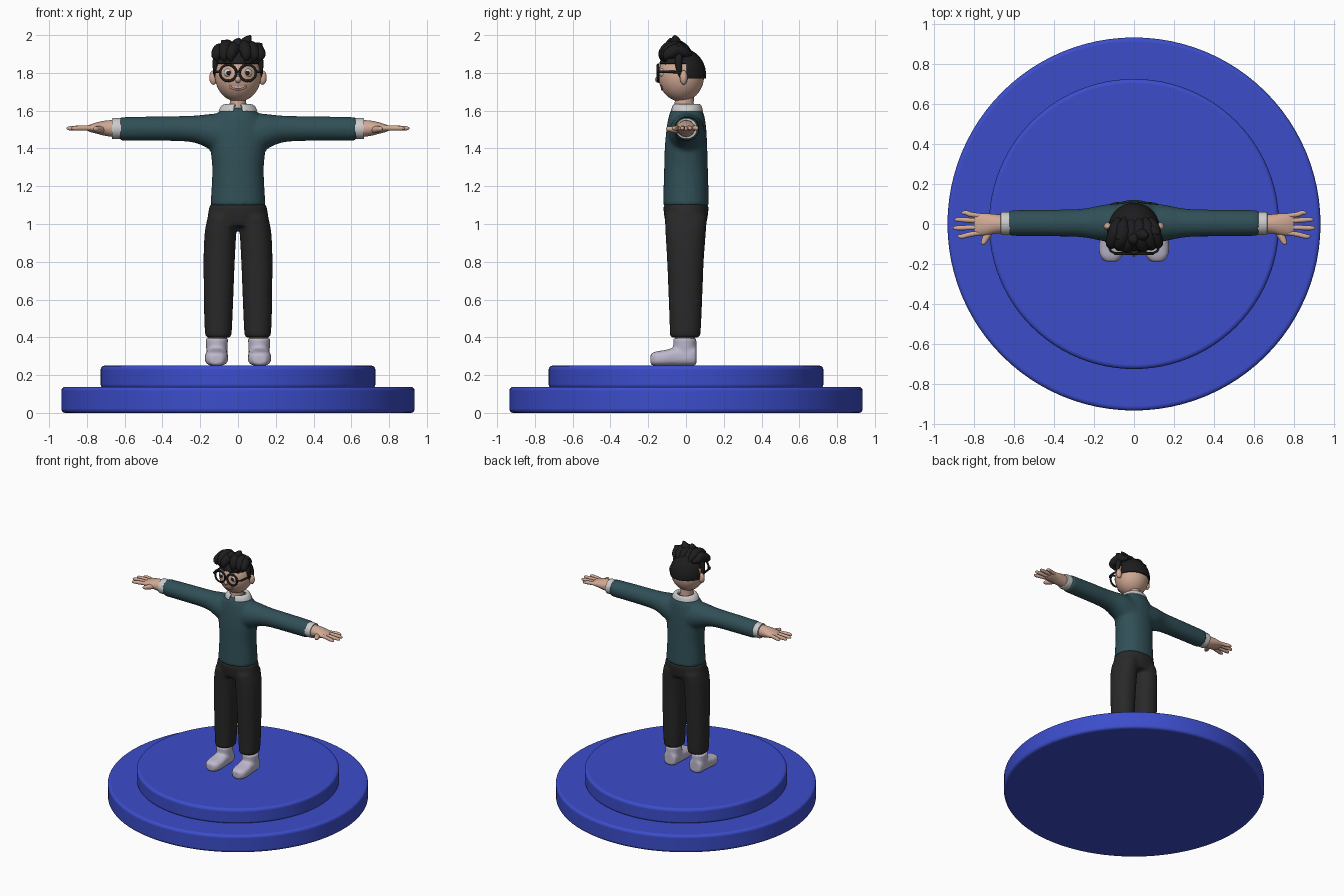
import bpy, bmesh, math
from mathutils import Vector, Matrix

if "Cube" in bpy.data.objects:
    bpy.data.objects.remove(bpy.data.objects["Cube"])

COLS = dict(blue=(.045, .075, .6), shirt=(.03, .08, .095), dark=(.022, .022, .022),
            hair=(.012, .012, .013), skin=(.64, .4, .3), shoe=(.52, .49, .62),
            white=(.8, .8, .8), lip=(.5, .2, .18), frame=(.015, .012, .012))
MATS = {}
for key, rgb in COLS.items():
    MATS[key] = bpy.data.materials.new(key)
    MATS[key].diffuse_color = (*rgb, 1)


def finish(name, bm, col, mirror=False, blend=0, angle=45):
    """Turn a bmesh into an object; blend = voxel size for fusing shells."""
    bmesh.ops.recalc_face_normals(bm, faces=bm.faces)
    me = bpy.data.meshes.new(name)
    bm.to_mesh(me)
    bm.free()
    ob = bpy.data.objects.new(name, me)
    bpy.context.collection.objects.link(ob)
    me.materials.append(MATS[col])
    bpy.ops.object.select_all(action='DESELECT')
    ob.select_set(True)
    bpy.context.view_layer.objects.active = ob
    bpy.ops.object.shade_smooth_by_angle(angle=math.radians(angle))
    if blend:
        m = ob.modifiers.new("fuse", 'REMESH')
        m.mode, m.voxel_size, m.use_smooth_shade = 'VOXEL', blend, True
        s = ob.modifiers.new("soften", 'SMOOTH')
        s.factor, s.iterations = .5, 6
    if mirror:
        ob.modifiers.new("mirror", 'MIRROR')
    return ob


def spline(pts, n=4):
    """Catmull-Rom resampling of (x, y, z, r1, r2) stations."""
    out = []
    for i in range(len(pts) - 1):
        a, b, c, d = pts[max(i - 1, 0)], pts[i], pts[i + 1], pts[min(i + 2, len(pts) - 1)]
        for k in range(n):
            t = k / n
            out.append([.5 * (2 * q + (r - p) * t + (2 * p - 5 * q + 4 * r - s) * t * t
                              + (3 * q - p - 3 * r + s) * t ** 3) for p, q, r, s in zip(a, b, c, d)])
    return out + [list(pts[-1])]


def loft(bm, pts, axis=None, ref=(1, 0, 0), p=2, seg=24, caps=True):
    """Skin superellipse rings; axis fixes the ring plane, else it follows the path."""
    st = spline(pts)
    P = [Vector(s[:3]) for s in st]
    rings = []
    for i, s in enumerate(st):
        if axis:
            u, v = {'Z': ((1, 0, 0), (0, 1, 0)), 'X': ((0, 1, 0), (0, 0, 1)),
                    'Y': ((1, 0, 0), (0, 0, 1))}[axis]
            u, v = Vector(u), Vector(v)
        else:
            t = (P[min(i + 1, len(P) - 1)] - P[max(i - 1, 0)]).normalized()
            u = Vector(ref).cross(t).normalized()
            v = t.cross(u)
        ring = []
        for k in range(seg):
            a = 2 * math.pi * (k + .5) / seg
            c, d = math.cos(a), math.sin(a)
            c = math.copysign(abs(c) ** (2 / p), c)
            d = math.copysign(abs(d) ** (2 / p), d)
            ring.append(bm.verts.new(P[i] + u * c * max(s[3], .001) + v * d * max(s[4], .001)))
        rings.append(ring)
    for r, q in zip(rings, rings[1:]):
        for k in range(seg):
            bm.faces.new((r[k], r[k - 1], q[k - 1], q[k]))
    if caps:
        bm.faces.new(rings[0])
        bm.faces.new(rings[-1])


def ball(bm, c, r, seg=24):
    bmesh.ops.create_uvsphere(bm, u_segments=seg, v_segments=seg * 2 // 3, radius=1,
                              matrix=Matrix.Translation(c) @ Matrix.Diagonal((*r, 1)))


def hoop(bm, c, rx, rz, t):
    """Upright ring facing -y."""
    loft(bm, [(c[0] + rx * math.cos(a), c[1], c[2] + rz * math.sin(a), t, t)
              for a in [k * math.pi / 8 for k in range(17)]], ref=(0, 1, 0), seg=10, caps=False)


# Pedestal: two stacked discs
for name, r, z0, z1 in (("pedestal_base", .935, 0, .138), ("pedestal_top", .727, .13, .25)):
    bm = bmesh.new()
    bmesh.ops.create_cone(bm, cap_ends=True, segments=96, radius1=r, radius2=r, depth=z1 - z0,
                          matrix=Matrix.Translation((0, 0, (z0 + z1) / 2)))
    ob = finish(name, bm, 'blue')
    b = ob.modifiers.new("rim", 'BEVEL')
    b.width, b.segments = .02, 4

# Shoes: foot and ankle fused
bm = bmesh.new()
loft(bm, [(.112, .055, .30, .045, .048), (.112, .03, .30, .056, .05), (.112, -.05, .298, .058, .049),
          (.114, -.11, .291, .062, .042), (.115, -.16, .287, .055, .038),
          (.115, -.188, .284, .032, .028)], 'Y', p=2.8)
loft(bm, [(.112, -.006, .27, .055, .06), (.112, -.006, .33, .056, .061),
          (.112, -.006, .396, .06, .062)], 'Z')
finish("shoe", bm, 'shoe', True, .008)
bm = bmesh.new()
loft(bm, [(.108, -.006, .37, .05, .054), (.108, -.006, .43, .05, .054)], 'Z')
finish("ankle", bm, 'skin', True)

# Trousers
bm = bmesh.new()
loft(bm, [(0, 0, .99, .155, .105), (0, 0, 1.05, .16, .117), (0, 0, 1.106, .148, .121)], 'Z', p=2.2)
for s in (1, -1):
    loft(bm, [(s * .104, -.005, .398, .069, .081), (s * .104, -.003, .5, .075, .085),
              (s * .102, -.003, .65, .079, .091), (s * .1, -.003, .8, .083, .097),
              (s * .093, -.002, .95, .084, .107), (s * .082, 0, 1.04, .078, .112)], 'Z', p=2.2)
finish("trousers", bm, 'dark', blend=.011)

# Jumper: torso and sleeves fused
bm = bmesh.new()
loft(bm, [(0, 0, 1.094, .147, .122), (0, 0, 1.2, .14, .119), (0, 0, 1.3, .137, .116),
          (0, 0, 1.4, .146, .113), (0, .002, 1.5, .145, .106), (0, .003, 1.57, .12, .095),
          (0, .003, 1.615, .075, .078)], 'Z', p=2.2)
for s in (1, -1):
    loft(bm, [(s * .05, .005, 1.465, .1, .125), (s * .15, .005, 1.489, .092, .094),
              (s * .22, .005, 1.501, .078, .074), (s * .3, .005, 1.505, .069, .067),
              (s * .45, .005, 1.505, .067, .065), (s * .627, .005, 1.503, .065, .063)], 'X')
finish("jumper", bm, 'shirt', blend=.012)

# Cuffs and hands
bm = bmesh.new()
loft(bm, [(.6, .003, 1.505, .057, .055), (.66, .003, 1.505, .058, .056),
          (.668, .003, 1.505, .054, .052)], 'X')
finish("cuff", bm, 'white', True)
bm = bmesh.new()
loft(bm, [(.65, 0, 1.505, .046, .046), (.7, 0, 1.507, .05, .041), (.745, -.002, 1.508, .056, .031),
          (.785, -.002, 1.507, .054, .019), (.803, -.002, 1.507, .044, .01)], 'X')
for y0, y1, x1 in ((.04, .056, .865), (.014, .022, .9), (-.016, -.02, .908), (-.042, -.062, .885)):
    loft(bm, [(.76, y0, 1.508, .012, .012), (.82, (y0 + y1) / 2, 1.508, .014, .013),
              (x1 - .025, y1, 1.507, .012, .012), (x1 - .006, y1, 1.506, .008, .008),
              (x1, y1, 1.506, .002, .002)], ref=(0, 1, 0), seg=12)
loft(bm, [(.71, -.02, 1.5, .018, .018), (.735, -.055, 1.5, .02, .019), (.752, -.088, 1.503, .015, .014),
          (.757, -.1, 1.504, .01, .01), (.758, -.106, 1.504, .002, .002)], ref=(0, 0, 1), seg=12)
finish("hand", bm, 'skin', True)

# Neck and open flared collar
bm = bmesh.new()
loft(bm, [(0, -.012, 1.58, .052, .062), (0, -.01, 1.62, .045, .052), (0, -.008, 1.7, .043, .05)], 'Z')
finish("neck", bm, 'skin')
bm = bmesh.new()
loft(bm, [(0, .004, 1.612, .056, .062), (0, .004, 1.63, .064, .066), (0, .004, 1.622, .086, .075),
          (0, .004, 1.596, .1, .083)], 'Z', seg=40, caps=False)
bmesh.ops.delete(bm, geom=[f for f in bm.faces if (m := f.calc_center_median()).y < 0
                           and abs(m.x) < .012 + (1.635 - m.z) * .4], context='FACES')
ob = finish("collar", bm, 'white', angle=60)
m = ob.modifiers.new("thickness", 'SOLIDIFY')
m.thickness, m.offset = .008, 0

# Head, nose and ears
bm = bmesh.new()
ball(bm, (0, -.025, 1.785), (.122, .121, .137), 40)
finish("head", bm, 'skin')
bm = bmesh.new()
ball(bm, (0, -.143, 1.765), (.016, .021, .018))
finish("nose", bm, 'skin')
bm = bmesh.new()
ball(bm, (.13, -.012, 1.775), (.022, .02, .038))
finish("ear", bm, 'skin', True)

# Mouth
bm = bmesh.new()
hoop(bm, (0, -.127, 1.727), .04, .014, .006)
finish("lips", bm, 'lip')
bm = bmesh.new()
ball(bm, (0, -.124, 1.727), (.038, .01, .013))
finish("teeth", bm, 'white')

# Eyes, eyebrows and round glasses
for name, col, y, r in (("eye", 'white', -.122, .024), ("pupil", 'frame', -.138, .011)):
    bm = bmesh.new()
    ball(bm, (.05, y, 1.8), (r, min(r, .02), r))
    finish(name, bm, col, True)
bm = bmesh.new()
loft(bm, [(.02, -.136, 1.848, .004, .004), (.055, -.13, 1.858, .008, .007),
          (.088, -.108, 1.848, .003, .003)], ref=(0, 1, 0), seg=10)
finish("eyebrow", bm, 'hair', True)
bm = bmesh.new()
hoop(bm, (.052, -.148, 1.8), .043, .043, .007)
loft(bm, [(0, -.152, 1.808, .006, .006), (.012, -.149, 1.804, .006, .006)], ref=(0, 1, 0), seg=10)
loft(bm, [(.093, -.147, 1.806, .006, .006), (.12, -.13, 1.806, .006, .007),
          (.127, -.08, 1.806, .006, .007), (.128, -.015, 1.8, .005, .008)], ref=(0, 0, 1), seg=10)
finish("glasses", bm, 'frame', True)

# Hair cap: back shell trimmed around ears and forehead
bm = bmesh.new()
ball(bm, (0, -.022, 1.79), (.129, .128, .14), 40)
for co, no in (((0, .004, 0), (0, 1, 0)), ((0, 0, 1.77), (0, 0, 1)), ((0, 0, 1.85), (0, 0, 1))):
    bmesh.ops.bisect_plane(bm, geom=bm.verts[:] + bm.edges[:] + bm.faces[:], plane_co=co, plane_no=no)
bmesh.ops.delete(bm, geom=[f for f in bm.faces if (m := f.calc_center_median()).z < 1.77
                           or (m.y < .004 and m.z < 1.85)], context='FACES')
ob = finish("hair_cap", bm, 'hair')
ob.modifiers.new("thickness", 'SOLIDIFY').thickness = .012

# Hair locks swept forward over the forehead
bm = bmesh.new()
for x, dx, z in ((-.095, -.015, -.012), (-.058, -.012, .008), (-.015, -.018, 0),
                 (.028, .012, .006), (.068, .014, 0), (.1, .014, -.012)):
    back = .25 * abs(x)
    loft(bm, [(x * .8, .03, 1.9, .008, .01), (x * .95, -.01, 1.92 + z, .027, .03),
              (x, -.07 + back, 1.935 + z, .034, .035), (x + dx, -.112 + back, 1.915 + z, .033, .032),
              (x + dx * 1.3, -.128 + back, 1.885, .022, .024),
              (x + dx, -.13 + back, 1.86, .002, .002)], seg=16)
# Upright tufts
for a, b in (((.015, -.05, 1.92), (.068, -.06, 2.0)), ((.06, -.03, 1.91), (.13, -.045, 1.955)),
             ((-.04, -.06, 1.92), (-.088, -.07, 1.972)), ((-.01, -.07, 1.93), (.008, -.085, 1.985))):
    A, B = Vector(a), Vector(b)
    loft(bm, [(*A, .012, .02), (*A.lerp(B, .4), .03, .032), (*A.lerp(B, .75), .021, .022),
              (*B, .002, .002)], ref=(0, 1, 0), seg=16)
# Sideburns
for s in (1, -1):
    loft(bm, [(s * .105, -.035, 1.9, .02, .02), (s * .119, -.04, 1.86, .02, .016),
              (s * .121, -.035, 1.81, .015, .011), (s * .12, -.03, 1.775, .004, .004)], seg=14)
finish("hair_locks", bm, 'hair')

for m in bpy.data.materials:
    if m.users and not m.is_grease_pencil:
        m.use_nodes = True
        m.node_tree.nodes["Principled BSDF"].inputs["Base Color"].default_value = m.diffuse_color
